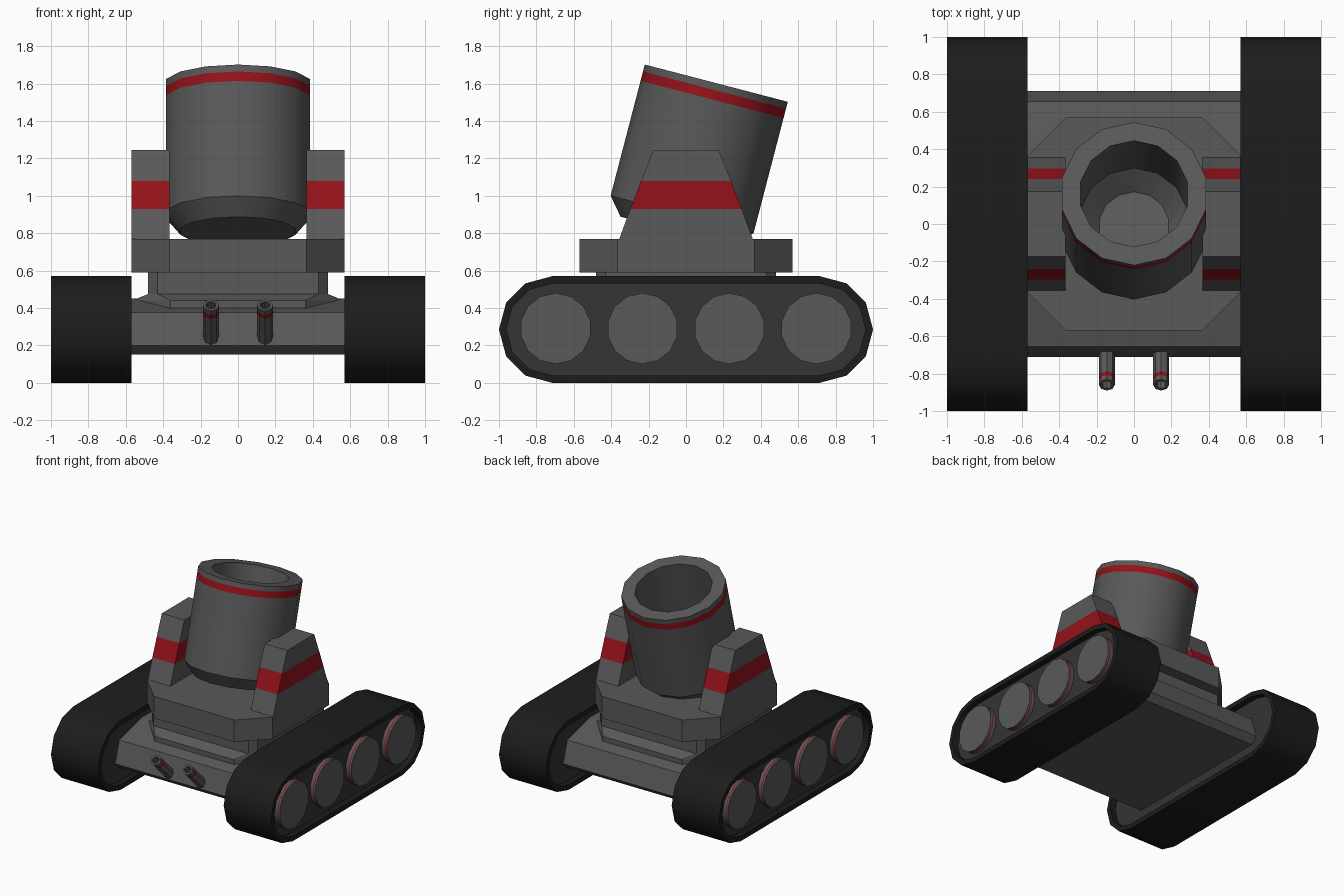
import bpy, bmesh
from math import sin, cos, pi, radians
from mathutils import Matrix, Vector

if "Cube" in bpy.data.objects:
    bpy.data.objects.remove(bpy.data.objects["Cube"])


def material(name, r, g, b):
    m = bpy.data.materials.new(name)
    m.diffuse_color = (r, g, b, 1)
    m.use_nodes = True
    m.node_tree.nodes["Principled BSDF"].inputs["Base Color"].default_value = m.diffuse_color
    return m


GREY, RED, BLACK, DARK = 0, 1, 2, 3
MATS = [material("grey_metal", 0.1, 0.1, 0.1), material("red_stripe", 0.3, 0.006, 0.01),
        material("black_rubber", 0.012, 0.012, 0.012), material("dark_panel", 0.035, 0.035, 0.035)]


def loft(name, rings, bands=None, cap=GREY, smooth=None, matrix=None):
    """Bridge a list of equal-sized rings, one material per band, and cap both ends."""
    bands = bands or [GREY] * (len(rings) - 1)
    bm = bmesh.new()
    vs = [[bm.verts.new(p) for p in ring] for ring in rings]
    n = len(vs[0])
    for a, b, mat in zip(vs, vs[1:], bands):
        for i in range(n):
            j = (i + 1) % n
            bm.faces.new((a[i], a[j], b[j], b[i])).material_index = mat
    for ring in (vs[0], vs[-1]):
        bm.faces.new(ring).material_index = cap
    if matrix:
        bm.transform(matrix)
    bmesh.ops.recalc_face_normals(bm, faces=bm.faces)
    me = bpy.data.meshes.new(name)
    bm.to_mesh(me)
    bm.free()
    for m in MATS:
        me.materials.append(m)
    ob = bpy.data.objects.new(name, me)
    bpy.context.collection.objects.link(ob)
    if smooth:
        bpy.ops.object.select_all(action='DESELECT')
        ob.select_set(True)
        bpy.context.view_layer.objects.active = ob
        bpy.ops.object.shade_smooth_by_angle(angle=radians(smooth))
    return ob


def circle(r, z, n=14):
    # first vertex on +y
    return [(r * sin(2 * pi * i / n), r * cos(2 * pi * i / n), z) for i in range(n)]


def octagon(a, c, z):
    return [(a, -c, z), (a, c, z), (c, a, z), (-c, a, z),
            (-a, c, z), (-a, -c, z), (-c, -a, z), (c, -a, z)]


def stadium(r, x):
    # rounded track outline in the y-z plane
    pts = []
    for side in (1, -1):
        for i in range(7):
            a = -pi / 2 + pi * i / 6
            pts.append((x, side * (0.715 + r * cos(a)), 0.285 + side * r * sin(a)))
    return pts


def rect(x0, x1, y, z):
    return [(x0, -y, z), (x1, -y, z), (x1, y, z), (x0, y, z)]


# Hull: side profile extruded across
half = [(0.655, 0.15), (0.71, 0.2), (0.655, 0.375), (0.36, 0.45)]
profile = half + [(-y, z) for y, z in reversed(half)]
loft("hull", [[(x, y, z) for y, z in profile] for x in (-0.625, 0.625)])

# Turret neck and turret plate
loft("turret_neck", [octagon(0.565, 0.36, 0.40), octagon(0.565, 0.36, 0.44),
                     octagon(0.48, 0.43, 0.475), octagon(0.48, 0.43, 0.60)])
loft("turret_plate", [octagon(0.57, 0.365, 0.59), octagon(0.57, 0.365, 0.77)])

for s, side in ((1, "right"), (-1, "left")):
    # Tracks with recessed side panels
    loft(side + "_track", [stadium(r, s * x) for r, x in (
        (0.245, 0.62), (0.245, 0.57), (0.285, 0.57),
        (0.285, 1.0), (0.245, 1.0), (0.245, 0.95))],
        [BLACK] * 5, DARK, 35)

    # Road wheels with a thin red ring
    for k in range(4):
        y = -0.697 + k * 0.4647
        rings = [[(s * x, y + p[0], 0.29 + p[1]) for p in circle(0.19, 0)]
                 for x in (0.94, 0.975, 0.985, 0.998)]
        loft(f"{side}_wheel_{k + 1}", rings, [GREY, RED, GREY], GREY, 30)

    # Tapered barrel supports with red band
    loft(side + "_support", [rect(s * 0.365, s * 0.57, y, z) for y, z in (
        (0.36, 0.76), (0.298, 0.93), (0.24, 1.08), (0.175, 1.245))],
        [GREY, RED, GREY])

    # Small front launch tubes, tilted 45 degrees up
    tilt = Matrix.Translation((s * 0.145, -0.86, 0.415)) @ Matrix.Rotation(radians(45), 4, 'X')
    loft(side + "_front_tube", [circle(r, z, 8) for r, z in (
        (0.043, -0.30), (0.043, -0.06), (0.043, -0.032), (0.043, 0),
        (0.028, 0), (0.028, -0.08))],
        [GREY, RED, GREY, GREY, GREY], matrix=tilt)

# Mortar barrel: outside, muzzle and stepped bore, leaning back 15 degrees
lean = Matrix.Translation((0, 0.162, 1.602)) @ Matrix.Rotation(radians(-14.6), 4, 'X')
loft("mortar_barrel", [circle(r, z) for r, z in (
    (0.315, -0.82), (0.395, -0.725), (0.395, -0.09), (0.395, -0.038), (0.395, 0),
    (0.293, 0), (0.293, -0.58), (0.19, -0.69))],
    [GREY, GREY, RED, GREY, GREY, GREY, GREY], GREY, 30, lean)
